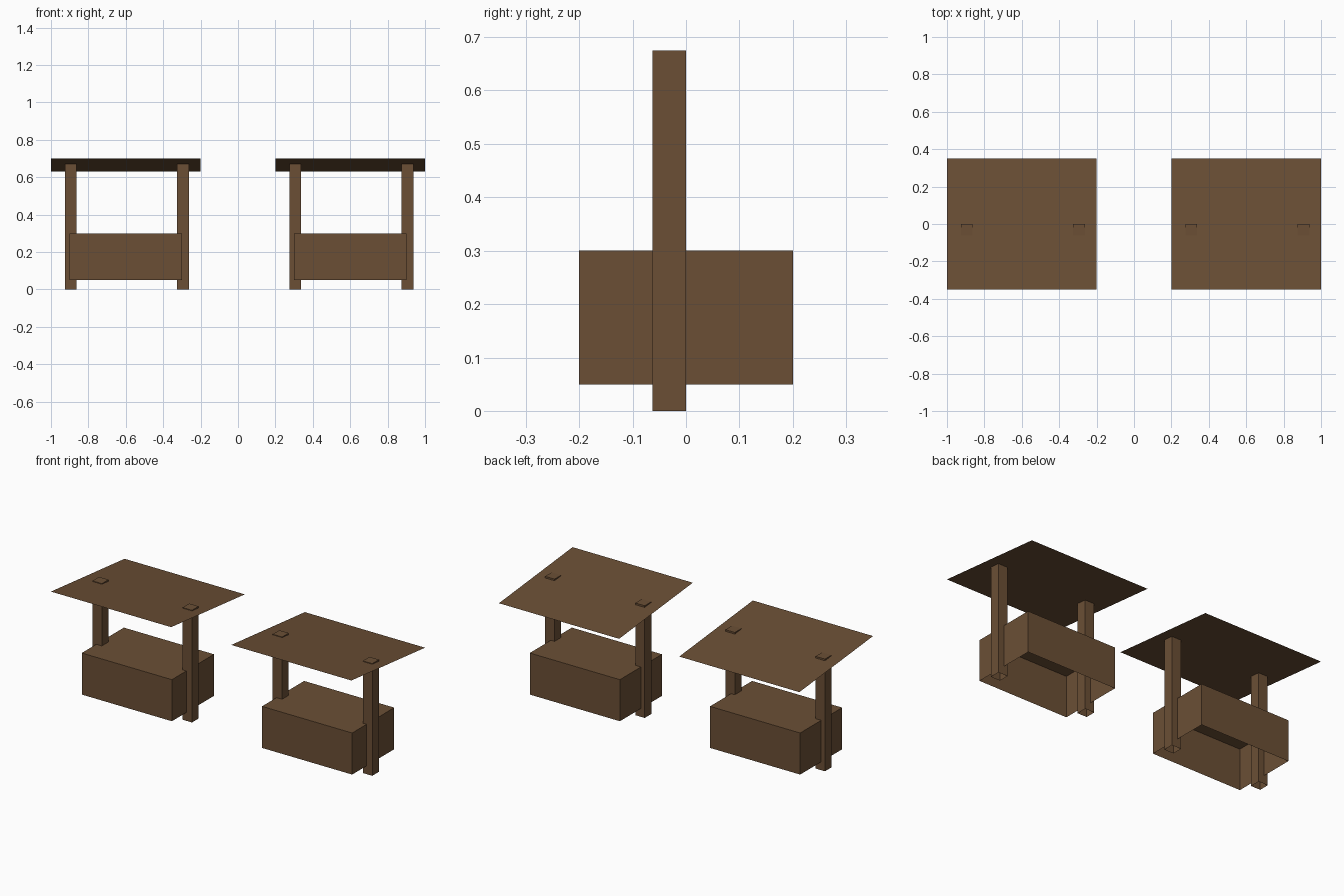
import bpy, bmesh

if "Cube" in bpy.data.objects:
    bpy.data.objects.remove(bpy.data.objects["Cube"])

# single brown wood colour
wood = bpy.data.materials.new("brown_wood")
wood.diffuse_color = (0.147, 0.078, 0.036, 1)
wood.use_nodes = True
wood.node_tree.nodes["Principled BSDF"].inputs["Base Color"].default_value = wood.diffuse_color


def finish(name, bm):
    mesh = bpy.data.meshes.new(name)
    bm.to_mesh(mesh)
    bm.free()
    mesh.materials.append(wood)
    bpy.context.collection.objects.link(bpy.data.objects.new(name, mesh))


def open_box(name, lo, hi):
    """Box with no bottom face."""
    bm = bmesh.new()
    bmesh.ops.create_cube(bm, size=1)
    for v in bm.verts:
        v.co = [h if c > 0 else l for c, l, h in zip(v.co, lo, hi)]
    bm.normal_update()
    bottom = [f for f in bm.faces if f.normal.z < -0.5]
    bmesh.ops.delete(bm, geom=bottom, context='FACES_ONLY')
    finish(name, bm)


def sloped_roof(name, x0, x1):
    """Thin sheet, high at the front and low at the back."""
    bm = bmesh.new()
    corners = [(x0, -0.35, 0.70), (x1, -0.35, 0.70), (x1, 0.35, 0.63), (x0, 0.35, 0.63)]
    bm.faces.new([bm.verts.new(c) for c in corners])
    finish(name, bm)


# two identical stalls, side by side
for side, cx in (("left", -0.6), ("right", 0.6)):
    open_box(side + "_counter", (cx - 0.3, -0.2, 0.05), (cx + 0.3, 0.2, 0.3))
    for end, px in (("outer" if cx < 0 else "inner", cx - 0.325),
                    ("inner" if cx < 0 else "outer", cx + 0.275)):
        open_box(f"{side}_{end}_post", (px, -0.0625, 0), (px + 0.0625, 0, 0.675))
    sloped_roof(side + "_roof", cx - 0.4, cx + 0.4)
